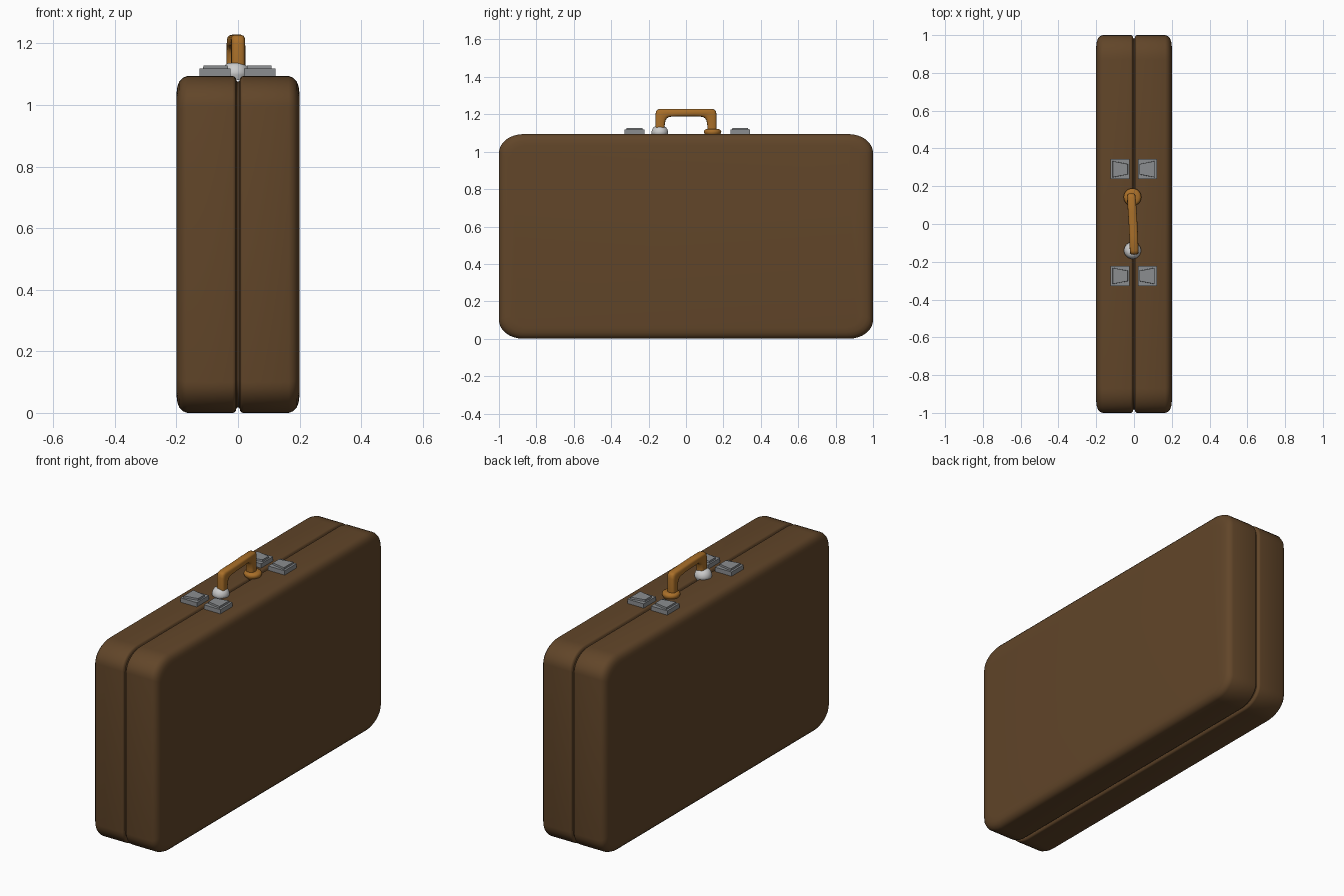
import bpy, bmesh
from math import sin, cos, pi

if "Cube" in bpy.data.objects:
    bpy.data.objects.remove(bpy.data.objects["Cube"])


def material(name, rgb):
    m = bpy.data.materials.new(name)
    m.diffuse_color = (*rgb, 1)
    m.use_nodes = True
    m.node_tree.nodes["Principled BSDF"].inputs["Base Color"].default_value = m.diffuse_color
    return m


LEATHER = material("brown_leather", (0.12, 0.06, 0.022))
ORANGE = material("orange_leather", (0.40, 0.16, 0.022))
STEEL = material("steel", (0.26, 0.27, 0.28))
PALE = material("pale_metal", (0.60, 0.60, 0.60))


def loft(name, rings, mat, angle=40):
    """Skin a list of equal-length rings and cap both ends."""
    bm = bmesh.new()
    loops = [[bm.verts.new(p) for p in r] for r in rings]
    n = len(loops[0])
    for a, b in zip(loops, loops[1:]):
        for i in range(n):
            bm.faces.new((a[i], a[(i + 1) % n], b[(i + 1) % n], b[i]))
    bm.faces.new(loops[0])
    bm.faces.new(loops[-1])
    bmesh.ops.recalc_face_normals(bm, faces=bm.faces)
    me = bpy.data.meshes.new(name)
    bm.to_mesh(me)
    bm.free()
    ob = bpy.data.objects.new(name, me)
    bpy.context.collection.objects.link(ob)
    me.materials.append(mat)
    bpy.ops.object.select_all(action='DESELECT')
    ob.select_set(True)
    bpy.context.view_layer.objects.active = ob
    bpy.ops.object.shade_smooth_by_angle(angle=angle * pi / 180)
    return ob


# Case halves: rounded rectangles stacked across x
def case_ring(x, inset):
    hy, hz, ry, rz = 1 - inset, 0.547 - inset, 0.13 - inset * 0.5, 0.10 - inset * 0.5
    pts = []
    for q, (sy, sz) in enumerate(((1, 1), (-1, 1), (-1, -1), (1, -1))):
        for k in range(9):
            a = (q + k / 8) * pi / 2
            pts.append((x, sy * (hy - ry) + ry * cos(a), 0.547 + sz * (hz - rz) + rz * sin(a)))
    return pts


HALF = [(0.0, 0.018), (0.005, 0.016), (0.007, 0.006), (0.012, 0.001), (0.018, 0.0),
        (0.165, 0.0), (0.18, 0.006), (0.191, 0.018), (0.197, 0.034), (0.20, 0.06)]
for side, name in ((-1, "case_half_left"), (1, "case_half_right")):
    loft(name, [case_ring(side * x, d) for x, d in HALF], LEATHER)


# Clasps: base plate with a tapered latch on top
def slab(name, outline, z0, z1, mat, shrink=0.0):
    cx = sum(p[0] for p in outline) / len(outline)
    cy = sum(p[1] for p in outline) / len(outline)
    top = [(cx + (x - cx) * (1 - shrink), cy + (y - cy) * (1 - shrink), z1) for x, y in outline]
    return loft(name, [[(x, y, z0) for x, y in outline], top], mat, 20)


for cy, end in ((-0.275, "front"), (0.29, "back")):
    for s, side in ((-1, "left"), (1, "right")):
        o = -0.002
        plate = [(s * 0.022 + o, cy - 0.053), (s * 0.123 + o, cy - 0.053),
                 (s * 0.123 + o, cy + 0.053), (s * 0.022 + o, cy + 0.053)]
        latch = [(s * 0.030 + o, cy - 0.028), (s * 0.112 + o, cy - 0.044),
                 (s * 0.112 + o, cy + 0.044), (s * 0.030 + o, cy + 0.028)]
        slab(f"clasp_plate_{end}_{side}", plate, 1.088, 1.118, STEEL)
        slab(f"clasp_latch_{end}_{side}", latch, 1.112, 1.128, STEEL, 0.04)


# Handle mounts: turned profiles of (radius, height)
def turned(name, y, profile, mat):
    loft(name, [[(-0.008 + r * cos(2 * pi * i / 24), y + r * sin(2 * pi * i / 24), z)
                 for i in range(24)] for r, z in profile], mat, 50)


turned("handle_mount_front", -0.14, [(0.038, 1.082), (0.044, 1.098), (0.045, 1.106), (0.041, 1.118),
                                     (0.034, 1.130), (0.022, 1.137)], PALE)
turned("handle_mount_back", 0.142, [(0.034, 1.082), (0.043, 1.096), (0.047, 1.106), (0.043, 1.116),
                                    (0.034, 1.121), (0.02, 1.122)], ORANGE)


# Handle: bent bar, given as outer and inner (y, z) pairs along half its length
HALF_BAR = [(0.163, 1.10, 0.114, 1.10), (0.163, 1.14, 0.114, 1.14), (0.163, 1.20, 0.110, 1.165),
            (0.160, 1.217, 0.103, 1.178), (0.154, 1.224, 0.092, 1.185), (0.143, 1.228, 0.075, 1.188),
            (0.06, 1.229, 0.04, 1.189)]
bar = [(-a, b, -c, d) for a, b, c, d in HALF_BAR] + [(0, 1.229, 0, 1.189)] + HALF_BAR[::-1]
rings = []
for yo, zo, yi, zi in bar:
    ym, zm = (yo + yi) / 2, (zo + zi) / 2
    cx = -0.005 - 0.055 * ym - 0.1 * ym * ym
    ring = []
    for i in range(16):
        c, s = cos(2 * pi * i / 16), sin(2 * pi * i / 16)
        u = abs(c) ** 0.6 * (1 if c > 0 else -1)
        v = abs(s) ** 0.6 * (1 if s > 0 else -1)
        ring.append((cx + 0.023 * u, ym + (yo - yi) / 2 * v, zm + (zo - zi) / 2 * v))
    rings.append(ring)
loft("handle", rings, ORANGE, 50)
